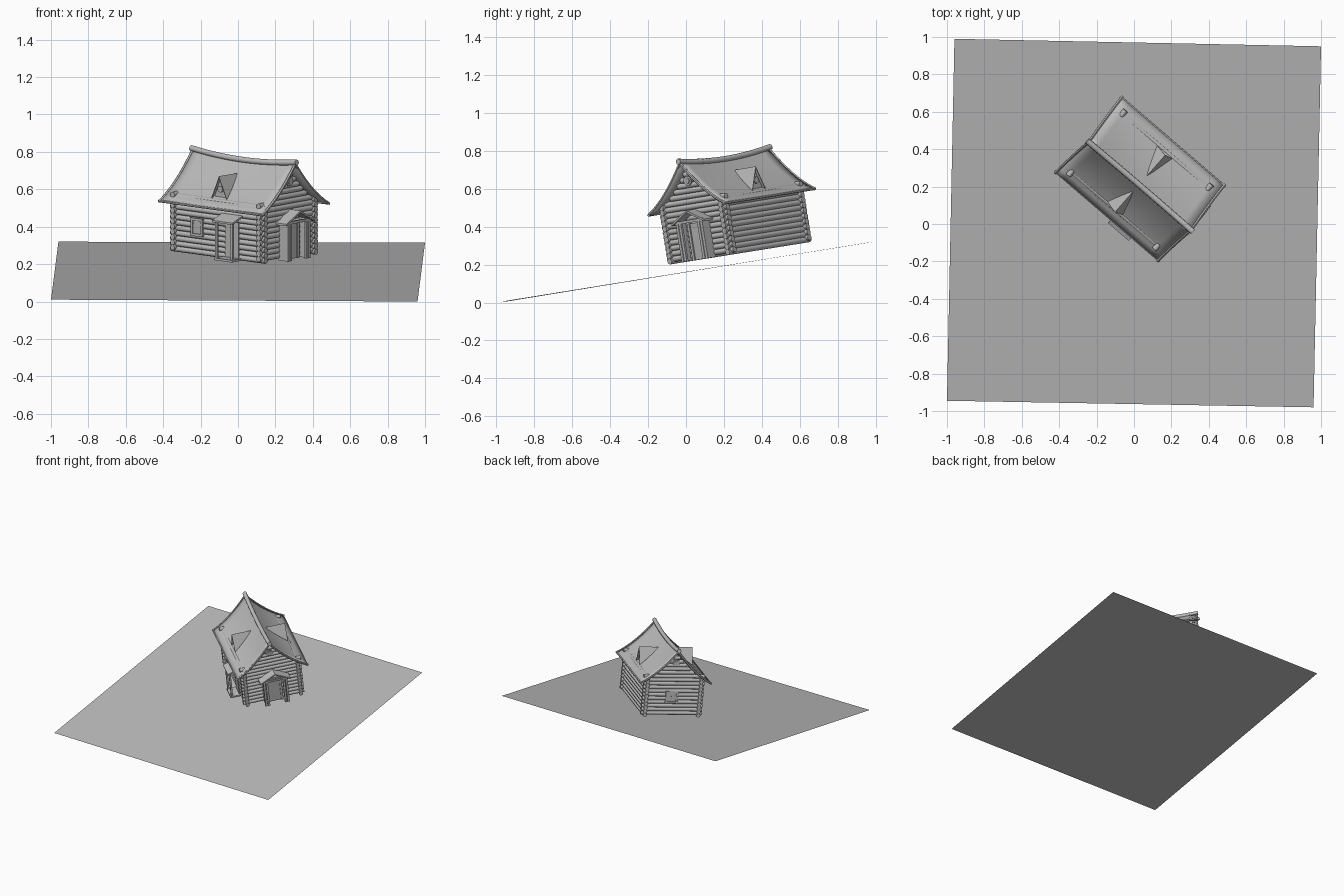
import bpy, bmesh, math
from mathutils import Matrix, Vector

cube = bpy.data.objects.get("Cube")
if cube:
    bpy.data.objects.remove(cube, do_unlink=True)

grey = bpy.data.materials.new("plain_grey")
grey.use_nodes = True
COL = (0.5, 0.5, 0.5, 1)
grey.diffuse_color = COL
grey.node_tree.nodes["Principled BSDF"].inputs["Base Color"].default_value = COL

# House frame: sloping ground, then a turn about its own upright axis
HOUSE = (Matrix.Translation((0, 0, 0.16)) @ Matrix.Rotation(math.atan(0.16), 4, 'X')
         @ Matrix.Translation((0.032, 0.297, 0)) @ Matrix.Rotation(math.radians(-41), 4, 'Z'))
FLOOR, LOG, HX, HY = 0.055, 0.0286, 0.305, 0.205


def finish(name, bm, frame=HOUSE, smooth=False):
    me = bpy.data.meshes.new(name)
    bm.to_mesh(me)
    bm.free()
    me.materials.append(grey)
    ob = bpy.data.objects.new(name, me)
    bpy.context.collection.objects.link(ob)
    ob.matrix_world = frame
    if smooth:
        bpy.ops.object.select_all(action='DESELECT')
        ob.select_set(True)
        bpy.context.view_layer.objects.active = ob
        bpy.ops.object.shade_smooth_by_angle(angle=math.radians(50))
    return ob


def box(bm, lo, hi):
    lo, hi = Vector(lo), Vector(hi)
    m = Matrix.Translation((lo + hi) / 2) @ Matrix.Diagonal((*(hi - lo), 1))
    bmesh.ops.create_cube(bm, size=1, matrix=m)


def rod(bm, a, b, r, sides=8):
    a, b = Vector(a), Vector(b)
    m = Matrix.Translation((a + b) / 2) @ (b - a).to_track_quat('Z', 'Y').to_matrix().to_4x4()
    bmesh.ops.create_cone(bm, cap_ends=True, segments=sides, radius1=r, radius2=r,
                          depth=(b - a).length, matrix=m)


def path(bm, pts, r, sides=8):
    for a, b in zip(pts, pts[1:]):
        rod(bm, a, b, r, sides)


def slab(bm, corners, t):
    top = [bm.verts.new(c) for c in corners]
    low = [bm.verts.new(Vector(c) - Vector((0, 0, t))) for c in corners]
    bm.faces.new(top)
    bm.faces.new(low[::-1])
    for i in range(len(top)):
        j = (i + 1) % len(top)
        bm.faces.new((top[j], top[i], low[i], low[j]))
    bmesh.ops.recalc_face_normals(bm, faces=bm.faces)


def roof_z(x, y):
    t = abs(y) / 0.27
    sag = 0.025 * (1 - (x / 0.37) ** 2) * (1 - t)
    return 0.578 - sag - 0.245 * t - 0.1 * t * (1 - t)


def steps(a, b, n):
    return [a + (b - a) * i / n for i in range(n + 1)]


# Ground sheet
bm = bmesh.new()
bm.faces.new([bm.verts.new(c) for c in
              ((-1, -0.945, 0.01), (0.96, -0.98, 0), (1, 0.95, 0.315), (-0.96, 0.99, 0.32))])
finish("ground", bm, Matrix.Identity(4))

# Log walls, crossing at the corners
bm = bmesh.new()
for i in range(11):
    z = FLOOR + LOG * (i + 0.5)
    for s in (-1, 1):
        rod(bm, (-HX - 0.028, s * HY, z), (HX + 0.028, s * HY, z), 0.0155)
        zc = z + LOG * 0.35
        rod(bm, (s * HX, -HY - 0.028, zc), (s * HX, HY + 0.028, zc), 0.0155)
finish("log_walls", bm, smooth=True)

# Gable logs, cut to the slope of the roof
bm = bmesh.new()
for i in range(11, 18):
    z = FLOOR + LOG * (i + 0.85)
    w = max([y for y in steps(0, 0.27, 90) if roof_z(HX, y) > z + 0.022], default=0)
    if w > 0.01:
        for s in (-1, 1):
            rod(bm, (s * HX, -w, z), (s * HX, w, z), 0.0155)
finish("gable_logs", bm, smooth=True)

# Sagging roof sheet
bm = bmesh.new()
rows = [[bm.verts.new((x, y, roof_z(x, y))) for y in steps(-0.27, 0.27, 16)]
        for x in steps(-0.365, 0.365, 12)]
for r0, r1 in zip(rows, rows[1:]):
    for j in range(16):
        bm.faces.new((r0[j], r1[j], r1[j + 1], r0[j + 1]))
roof = finish("roof", bm, smooth=True)
mod = roof.modifiers.new("thickness", 'SOLIDIFY')
mod.thickness = 0.012
mod.offset = -1

# Ridge beam, rake poles and eave poles
bm = bmesh.new()
path(bm, [(x, 0, roof_z(x, 0) + 0.004) for x in steps(-0.375, 0.375, 12)], 0.016)
finish("ridge_beam", bm, smooth=True)
bm = bmesh.new()
for s in (-1, 1):
    for d in (-1, 1):
        path(bm, [(s * 0.363, y, roof_z(s * 0.363, y) - 0.004) for y in steps(0, d * 0.275, 8)], 0.008, 6)
    rod(bm, (-0.372, s * 0.267, 0.328), (0.372, s * 0.267, 0.328), 0.007, 6)
finish("roof_edge_poles", bm)

# Triangular dormers on both slopes
for s, side in ((-1, "front"), (1, "back")):
    bm = bmesh.new()
    tip, peak = (0, s * 0.045, 0.492), (0, s * 0.205, 0.494)
    for d in (-1, 1):
        slab(bm, [tip, peak, (d * 0.054, s * 0.202, 0.372)], 0.009)
    finish(side + "_dormer_roof", bm)
    bm = bmesh.new()
    bm.faces.new([bm.verts.new(c) for c in
                  ((-0.046, s * 0.188, 0.375), (0.046, s * 0.188, 0.375), (0, s * 0.188, 0.485))])
    rod(bm, (0, s * 0.186, 0.422), (0, s * 0.196, 0.422), 0.018, 12)
    finish(side + "_dormer_window", bm)


# Framed windows; the local frame has x across, -y outward
def window(name, frame, w, h):
    bm = bmesh.new()
    for s in (-1, 1):
        box(bm, (s * w - 0.007, -0.022, -h), (s * w + 0.007, 0, h))
        box(bm, (-w - 0.01, -0.024, s * h - 0.007), (w + 0.01, 0, s * h + 0.007))
    box(bm, (-0.004, -0.019, -h), (0.004, 0, h))
    box(bm, (-w, -0.019, 0.011), (w, 0, 0.019))
    box(bm, (-w, -0.016, -h), (w, 0, h))
    finish(name, bm, HOUSE @ frame)


def turn(x, y, z, deg):
    return Matrix.Translation((x, y, z)) @ Matrix.Rotation(math.radians(deg), 4, 'Z')


window("long_wall_window", turn(-0.14, -HY, 0.205, 0), 0.035, 0.042)
window("end_wall_window", turn(-HX, 0.01, 0.205, -90), 0.04, 0.04)
for s in (-1, 1):
    bm = bmesh.new()
    rod(bm, (s * HX, 0, 0.475), (s * (HX + 0.022), 0, 0.475), 0.026, 12)
    rod(bm, (s * HX, 0, 0.475), (s * (HX + 0.027), 0, 0.475), 0.016, 12)
    finish("gable_window_" + ("left" if s > 0 else "right"), bm)

# Side entrance: step, door, posts and a lean-to canopy
bm = bmesh.new()
box(bm, (0.045, -0.295, FLOOR), (0.17, -HY, FLOOR + 0.012))
finish("side_step", bm)
bm = bmesh.new()
box(bm, (0.06, -HY - 0.02, FLOOR), (0.155, -HY, 0.26))
finish("side_door", bm)
bm = bmesh.new()
for x in (0.053, 0.162):
    box(bm, (x - 0.007, -0.29, FLOOR), (x + 0.007, -0.276, 0.265))
finish("side_posts", bm)
bm = bmesh.new()
slab(bm, [(0.035, -0.3, 0.27), (0.18, -0.3, 0.27), (0.18, -HY, 0.305), (0.035, -HY, 0.305)], 0.01)
finish("side_canopy", bm)

# Gable porch: plank sides, corner posts, door and pitched plank roof
MID, PX = 0.012, 0.385
bm = bmesh.new()
for s in (-1, 1):
    for x in steps(HX + 0.015, PX - 0.025, 2):
        box(bm, (x - 0.01, MID + s * 0.083 - 0.005, FLOOR), (x + 0.01, MID + s * 0.083 + 0.005, 0.27))
    for k in (0.085, 0.065):
        box(bm, (PX - 0.018, MID + s * k - 0.008, FLOOR), (PX - 0.004, MID + s * k + 0.008, 0.27))
finish("porch_walls", bm)
bm = bmesh.new()
box(bm, (HX, MID - 0.045, FLOOR), (HX + 0.022, MID + 0.045, 0.25))
for s in (-1, 1):
    box(bm, (HX, MID + s * 0.048 - 0.008, FLOOR), (HX + 0.03, MID + s * 0.048 + 0.008, 0.258))
finish("porch_door", bm)
bm = bmesh.new()
for s in (-1, 1):
    for x in steps(HX - 0.005, PX - 0.02, 3):
        slab(bm, [(x, MID, 0.322), (x + 0.026, MID, 0.322),
                  (x + 0.026, MID + s * 0.115, 0.262), (x, MID + s * 0.115, 0.262)], 0.011)
box(bm, (PX - 0.015, MID - 0.1, 0.255), (PX - 0.004, MID + 0.1, 0.27))
finish("porch_roof", bm)
